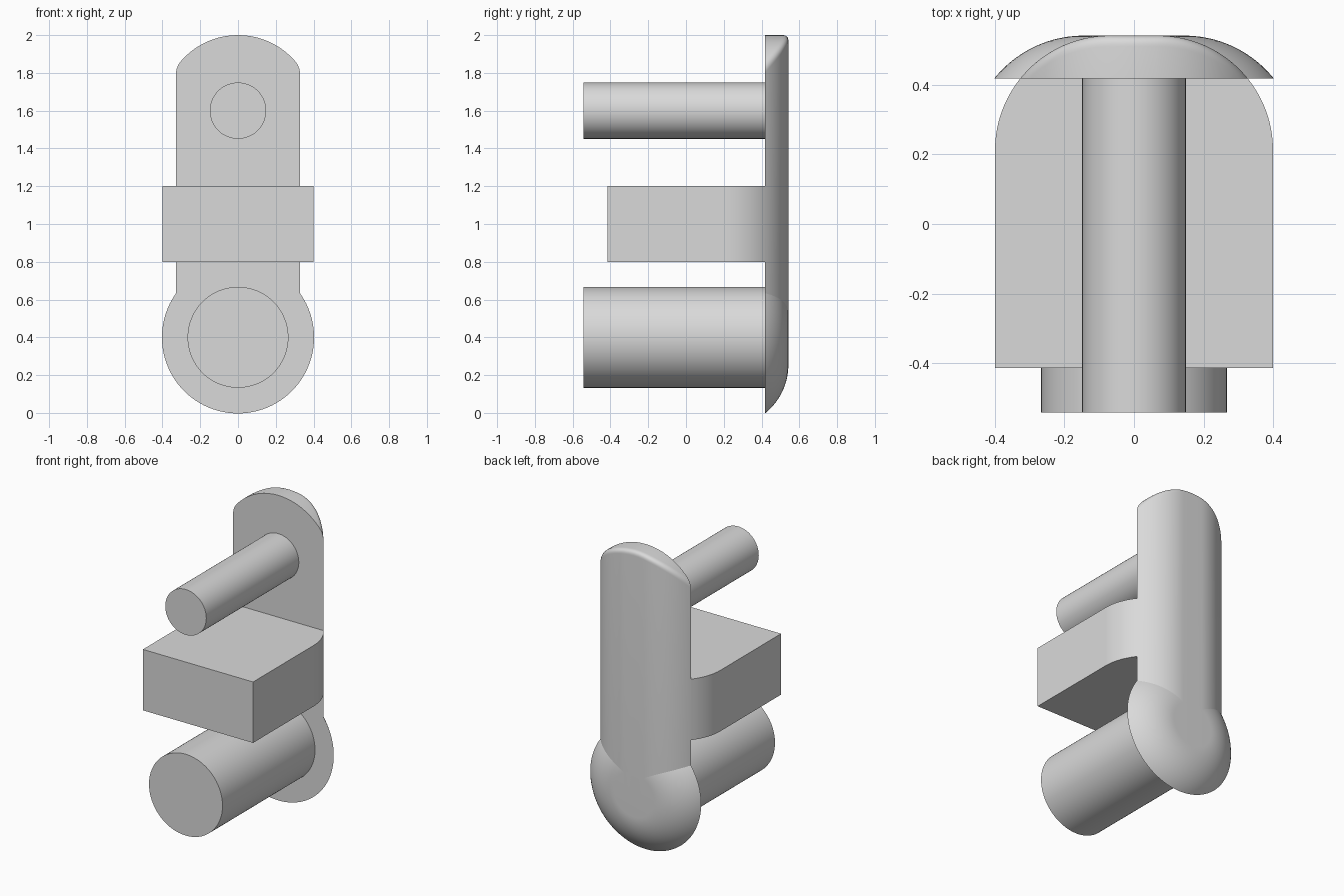
import bpy, bmesh
from math import sin, cos, pi, sqrt, asin

if "Cube" in bpy.data.objects:
    bpy.data.objects.remove(bpy.data.objects["Cube"])

grey = bpy.data.materials.new("light grey")
grey.use_nodes = True
colour = (0.7, 0.7, 0.7, 1)
grey.diffuse_color = colour
grey.node_tree.nodes["Principled BSDF"].inputs["Base Color"].default_value = colour

FRONT, BACK = 0.418, 0.542      # plate faces along y
R = 0.33                        # rounding of the back edges
HALF = 0.4                      # half width of the block and bulb
LOW, HIGH = 0.4, 1.6            # heights of the two pins
CUT = asin((FRONT - BACK + R) / R)


def finish(name, bm):
    bmesh.ops.remove_doubles(bm, verts=bm.verts[:], dist=1e-5)
    bmesh.ops.recalc_face_normals(bm, faces=bm.faces[:])
    mesh = bpy.data.meshes.new(name)
    bm.to_mesh(mesh)
    bm.free()
    mesh.materials.append(grey)
    obj = bpy.data.objects.new(name, mesh)
    bpy.context.collection.objects.link(obj)
    bpy.ops.object.select_all(action='DESELECT')
    obj.select_set(True)
    bpy.context.view_layer.objects.active = obj
    bpy.ops.object.shade_smooth_by_angle(angle=0.5)
    return obj


def arc(inner, start, end, steps):
    """Rounded edge as (distance from middle, y) points."""
    angles = [start + (end - start) * i / steps for i in range(steps + 1)]
    return [(inner + R * cos(a), BACK - R + R * sin(a)) for a in angles]


def lathe(name, profile, z, segments=96):
    """Revolve (radius, y) points around a y axis at height z."""
    bm = bmesh.new()
    rings = [[bm.verts.new((r * cos(2 * pi * i / segments), y,
                            z + r * sin(2 * pi * i / segments)))
              for i in range(segments)] for r, y in profile]
    for a, b in zip(rings, rings[1:]):
        for i in range(segments):
            j = (i + 1) % segments
            bm.faces.new((a[i], a[j], b[j], b[i]))
    bm.faces.new(rings[0])
    bm.faces.new(rings[-1])
    return finish(name, bm)


# Pins and the rounded bulb behind the lower pin
lathe("upper_pin", [(0.149, -BACK), (0.149, FRONT)], HIGH)
lathe("lower_pin", [(0.267, -BACK), (0.267, FRONT)], LOW)
lathe("bulb", arc(HALF + 0.075 - R, CUT, pi / 2, 20), LOW)

# Middle block, its sides curving into the back plate
side = [(HALF, -0.415)] + arc(HALF - R, 0, CUT, 16)
outline = side + [(-x, y) for x, y in reversed(side)]
bm = bmesh.new()
base = bm.faces.new([bm.verts.new((x, y, 0.8)) for x, y in outline])
moved = bmesh.ops.extrude_face_region(bm, geom=[base])["geom"]
bmesh.ops.translate(bm, vec=(0, 0, 0.4),
                    verts=[v for v in moved if isinstance(v, bmesh.types.BMVert)])
finish("middle_block", bm)

# Back plate: rounded bar with an arched top and a softened top edge
half = arc(HALF - R, CUT, pi / 2, 24) + [(0.035, BACK), (0, BACK)]
profile = half + [(-x, y) for x, y in reversed(half[:-1])]
SOFT, STEPS = 0.03, 8


def arch(x):
    return HIGH + sqrt(HALF * HALF - x * x)


bm = bmesh.new()
rings = [[bm.verts.new((x, y, LOW)) for x, y in profile]]
for k in range(STEPS + 1):
    t = k / STEPS
    ring = []
    for x, y in profile:
        px = x * (1 - 0.08 * t * t)
        py = FRONT + (y - FRONT) * (1 - 0.25 * t * t)
        ring.append(bm.verts.new((px, py, arch(px) - SOFT * (1 - t) ** 2)))
    rings.append(ring)
front = [bm.verts.new((v.co.x, FRONT, v.co.z)) for v in rings[-1][1:-1]]
front = [rings[-1][0]] + front + [rings[-1][-1]]
for a, b in zip(rings, rings[1:] + [front]):
    for i in range(len(profile) - 1):
        corners = list(dict.fromkeys((a[i], a[i + 1], b[i + 1], b[i])))
        bm.faces.new(corners)
bm.faces.new([r[0] for r in rings] + front[1:-1] + [r[-1] for r in reversed(rings)])
bm.faces.new(rings[0])
finish("back_plate", bm)
